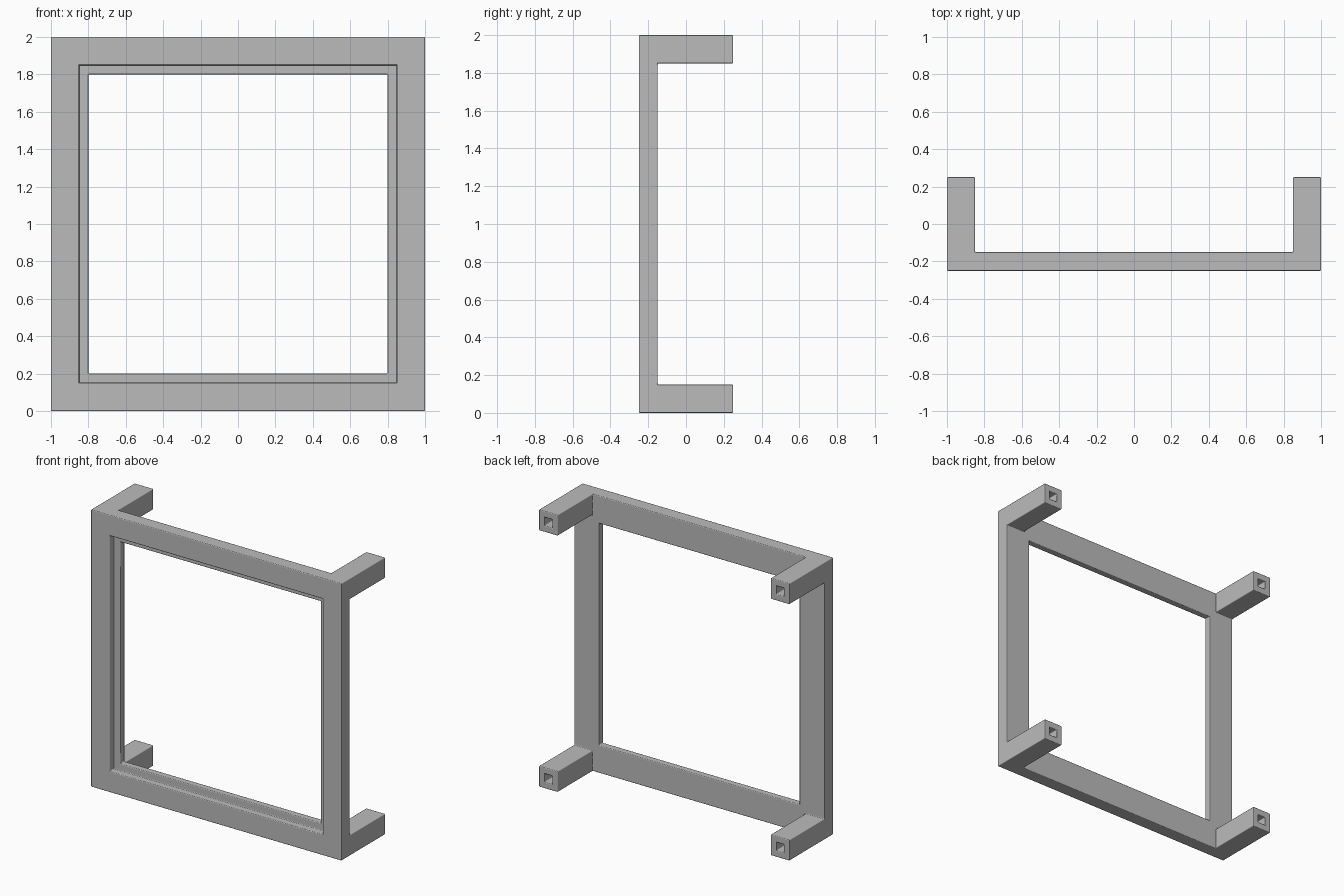
import bpy, bmesh

# Remove the default object
cube = bpy.data.objects.get("Cube")
if cube:
    bpy.data.objects.remove(cube)

# Main dimensions
HALF = 1.0                        # half of the outer width and height
REBATE = 0.85                     # half opening at the front, and inner side of the legs
OPENING = 0.80                    # half opening at the back
LEG_MID = (HALF + REBATE) / 2
HOLE = 0.03                       # half width of the leg sockets
FRONT, STEP, BACK, SOCKET, END = -0.25, -0.20, -0.15, 0.15, 0.25

# One grey material
grey = bpy.data.materials.new("plain grey")
grey.use_nodes = True
colour = (0.5, 0.5, 0.5, 1)
grey.diffuse_color = colour
grey.node_tree.nodes["Principled BSDF"].inputs["Base Color"].default_value = colour

# Cutting planes that divide the block into cells
half_cuts = [OPENING, REBATE, LEG_MID - HOLE, LEG_MID + HOLE, HALF]
across = [-c for c in reversed(half_cuts)] + half_cuts
deep = [FRONT, STEP, BACK, SOCKET, END]
axes = (across, deep, across)


def is_solid(cell):
    """True where the frame or one of its four corner legs fills the cell."""
    if any(i < 0 or i >= len(a) - 1 for i, a in zip(cell, axes)):
        return False
    x, y, z = (abs(a[i] + a[i + 1]) / 2 if a is across else (a[i] + a[i + 1]) / 2
               for i, a in zip(cell, axes))
    if y < STEP:                                  # front of the frame
        return max(x, z) > REBATE
    if y < BACK:                                  # inner lip of the frame
        return max(x, z) > OPENING
    in_socket = max(abs(x - LEG_MID), abs(z - LEG_MID)) < HOLE
    return min(x, z) > REBATE and not (y > SOCKET and in_socket)


# Frame and legs: keep the cell walls between solid and empty space
bm = bmesh.new()
corners = {}


def corner(key):
    if key not in corners:
        x, y, z = (a[i] for i, a in zip(key, axes))
        corners[key] = bm.verts.new((x, y, z + HALF))
    return corners[key]


for i in range(len(across) - 1):
    for j in range(len(deep) - 1):
        for k in range(len(across) - 1):
            cell = (i, j, k)
            if not is_solid(cell):
                continue
            for axis in range(3):
                for side in (0, 1):
                    neighbour = list(cell)
                    neighbour[axis] += 2 * side - 1
                    if is_solid(neighbour):
                        continue
                    ring = []
                    for u, v in ((0, 0), (1, 0), (1, 1), (0, 1)):
                        key = list(cell)
                        key[axis] += side
                        key[(axis + 1) % 3] += u
                        key[(axis + 2) % 3] += v
                        ring.append(corner(tuple(key)))
                    bm.faces.new(ring if side else ring[::-1])

bmesh.ops.recalc_face_normals(bm, faces=bm.faces)
mesh = bpy.data.meshes.new("frame_with_legs")
bm.to_mesh(mesh)
bm.free()
mesh.materials.append(grey)
mesh.shade_smooth()

frame = bpy.data.objects.new("frame_with_legs", mesh)
bpy.context.collection.objects.link(frame)

# Slightly softened edges
bevel = frame.modifiers.new("soft_edges", "BEVEL")
bevel.width = 0.006
bevel.segments = 2
bevel.limit_method = "ANGLE"
bevel.harden_normals = True
